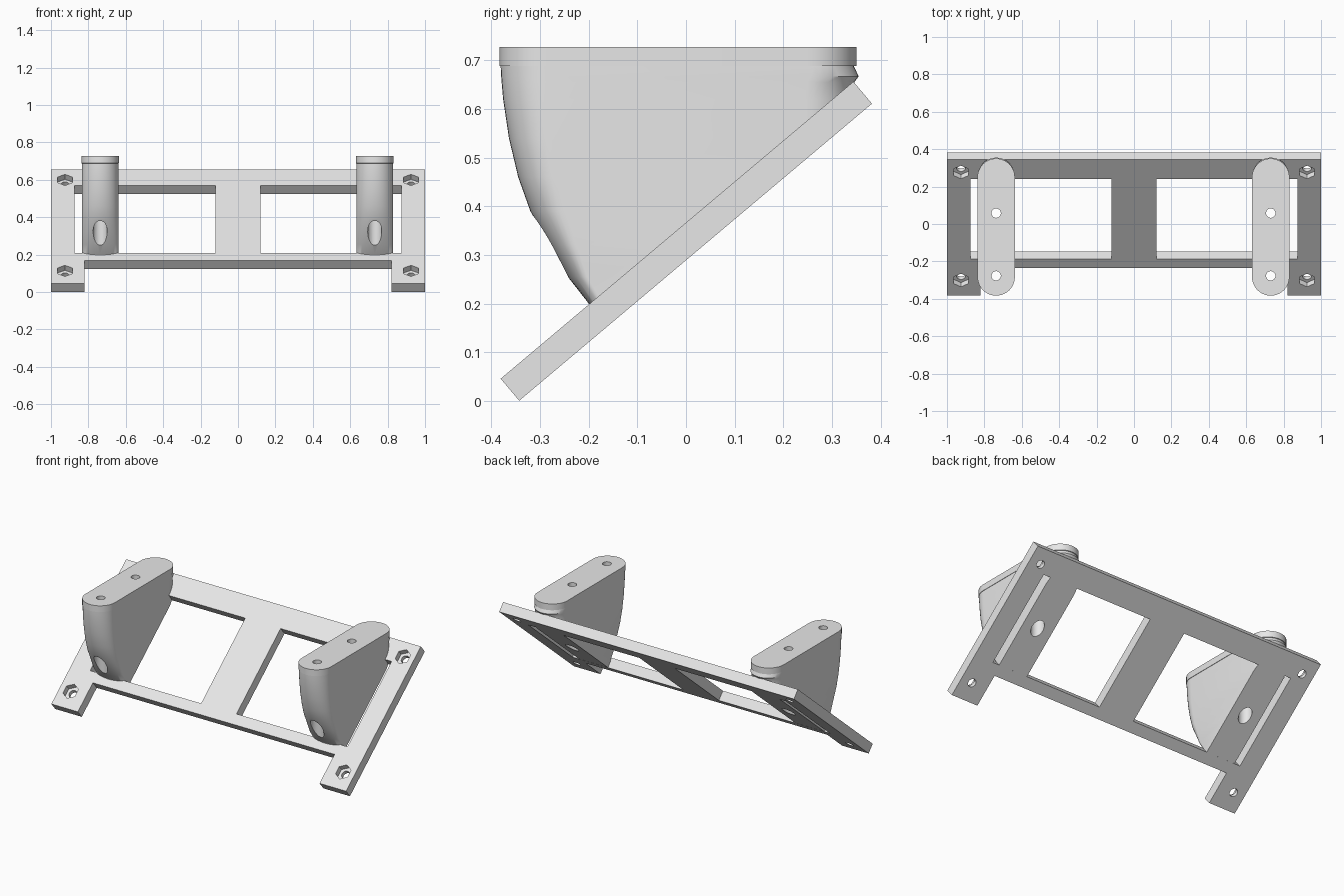
import bpy, bmesh, math
from mathutils import Matrix, Vector

if "Cube" in bpy.data.objects:
    bpy.data.objects.remove(bpy.data.objects["Cube"])

TILT = math.radians(40.1)
THICK = 0.0592
PLATE = Matrix.Translation((0, -0.381, 0.0455)) @ Matrix.Rotation(TILT, 4, 'X')

grey = bpy.data.materials.new("light_grey")
grey.diffuse_color = (0.8, 0.8, 0.8, 1)
grey.use_nodes = True
grey.node_tree.nodes["Principled BSDF"].inputs["Base Color"].default_value = grey.diffuse_color


def make(name, bm):
    bmesh.ops.recalc_face_normals(bm, faces=bm.faces)
    me = bpy.data.meshes.new(name)
    bm.to_mesh(me)
    bm.free()
    ob = bpy.data.objects.new(name, me)
    bpy.context.collection.objects.link(ob)
    me.materials.append(grey)
    return ob


def prism(name, pts, z0, z1):
    """Extrude a flat outline from z0 to z1."""
    bm = bmesh.new()
    face = bm.faces.new([bm.verts.new((x, y, z0)) for x, y in pts])
    top = bmesh.ops.extrude_face_region(bm, geom=[face])['geom']
    bmesh.ops.translate(bm, vec=(0, 0, z1 - z0),
                        verts=[g for g in top if isinstance(g, bmesh.types.BMVert)])
    return make(name, bm)


def ngon(cx, cy, r, n, start=0.0):
    return [(cx + r * math.cos(start + math.tau * i / n),
             cy + r * math.sin(start + math.tau * i / n)) for i in range(n)]


def cut(ob, cutters):
    """Subtract the cutters, then remove them."""
    for c in cutters:
        c.hide_render = True
        mod = ob.modifiers.new("cut", 'BOOLEAN')
        mod.operation = 'DIFFERENCE'
        mod.solver = 'EXACT'
        mod.object = c
    bpy.context.view_layer.update()
    me = bpy.data.meshes.new_from_object(ob.evaluated_get(bpy.context.evaluated_depsgraph_get()))
    ob.modifiers.clear()
    ob.data = me
    for c in cutters:
        bpy.data.objects.remove(c)


def smooth(ob):
    bpy.ops.object.select_all(action='DESELECT')
    ob.select_set(True)
    bpy.context.view_layer.objects.active = ob
    bpy.ops.object.shade_smooth_by_angle(angle=math.radians(30))


# Tilted base plate with two front feet
half = [(0.82, 0.19), (0.82, 0), (1, 0), (1, 0.948)]
outline = half + [(-x, y) for x, y in reversed(half)]
plate = prism("base_plate", outline, -THICK, 0)

# Windows, screw holes and hexagonal nut pockets
cutters = []
for s in (-1, 1):
    cutters.append(prism("window_cutter", [(s * 0.12, 0.255), (s * 0.873, 0.255),
                                           (s * 0.873, 0.814), (s * 0.12, 0.814)], -0.2, 0.2))
    for v in (0.105, 0.86):
        cutters.append(prism("hole_cutter", ngon(s * 0.925, v, 0.024, 24), -0.2, 0.2))
        cutters.append(prism("nut_cutter", ngon(s * 0.925, v, 0.046, 6, math.pi / 6), -0.035, 0.2))
cut(plate, cutters)
plate.matrix_world = PLATE
smooth(plate)

# Bracket sections: height, front y, front roundness, back y, half width
ROWS = [
    (0.02, -0.19, 0.03, 0.345, 0.098),
    (0.20, -0.20, 0.03, 0.345, 0.098),
    (0.255, -0.243, 0.04, 0.345, 0.098),
    (0.32, -0.280, 0.055, 0.345, 0.098),
    (0.39, -0.320, 0.07, 0.345, 0.098),
    (0.46, -0.345, 0.08, 0.345, 0.098),
    (0.54, -0.364, 0.088, 0.345, 0.098),
    (0.62, -0.376, 0.095, 0.345, 0.098),
    (0.655, -0.379, 0.097, 0.346, 0.098),
    (0.667, -0.380, 0.098, 0.355, 0.098),
    (0.688, -0.381, 0.098, 0.345, 0.098),
    (0.6885, -0.383, 0.1, 0.350, 0.1),
    (0.727, -0.383, 0.1, 0.350, 0.1),
]
SEG = 20


def bracket(name, cx):
    bm = bmesh.new()
    rings = []
    for z, front, ry, back, w in ROWS:
        pts = []
        for i in range(SEG + 1):          # rounded front end
            a = math.pi + math.pi * i / SEG
            pts.append((cx + w * math.cos(a), front + ry + ry * math.sin(a), z))
        for i in range(SEG + 1):          # rounded back end
            a = math.pi * i / SEG
            pts.append((cx + w * math.cos(a), back - w + w * math.sin(a), z))
        rings.append([bm.verts.new(p) for p in pts])
    n = len(rings[0])
    for lo, hi in zip(rings, rings[1:]):
        for i in range(n):
            j = (i + 1) % n
            bm.faces.new((lo[i], lo[j], hi[j], hi[i]))
    bm.faces.new(rings[0])
    bm.faces.new(rings[-1])
    # Trim flush with the underside of the plate
    normal = Vector((0, -math.sin(TILT), math.cos(TILT)))
    res = bmesh.ops.bisect_plane(bm, geom=bm.verts[:] + bm.edges[:] + bm.faces[:],
                                 plane_co=PLATE @ Vector((0, 0, -THICK + 0.0005)),
                                 plane_no=normal, clear_inner=True)
    edges = [e for e in res['geom_cut'] if isinstance(e, bmesh.types.BMEdge)]
    bmesh.ops.contextual_create(bm, geom=edges)
    ob = make(name, bm)
    # Vertical screw holes with wide access bores from below
    tools = []
    for y in (-0.277, 0.058):
        tools.append(prism("screw_cutter", ngon(cx, y, 0.025, 24), -0.3, 1))
        tools.append(prism("bore_cutter", ngon(cx, y, 0.0375, 32), -0.3, 0.62))
    cut(ob, tools)
    smooth(ob)


bracket("left_bracket", -0.737)
bracket("right_bracket", 0.731)
